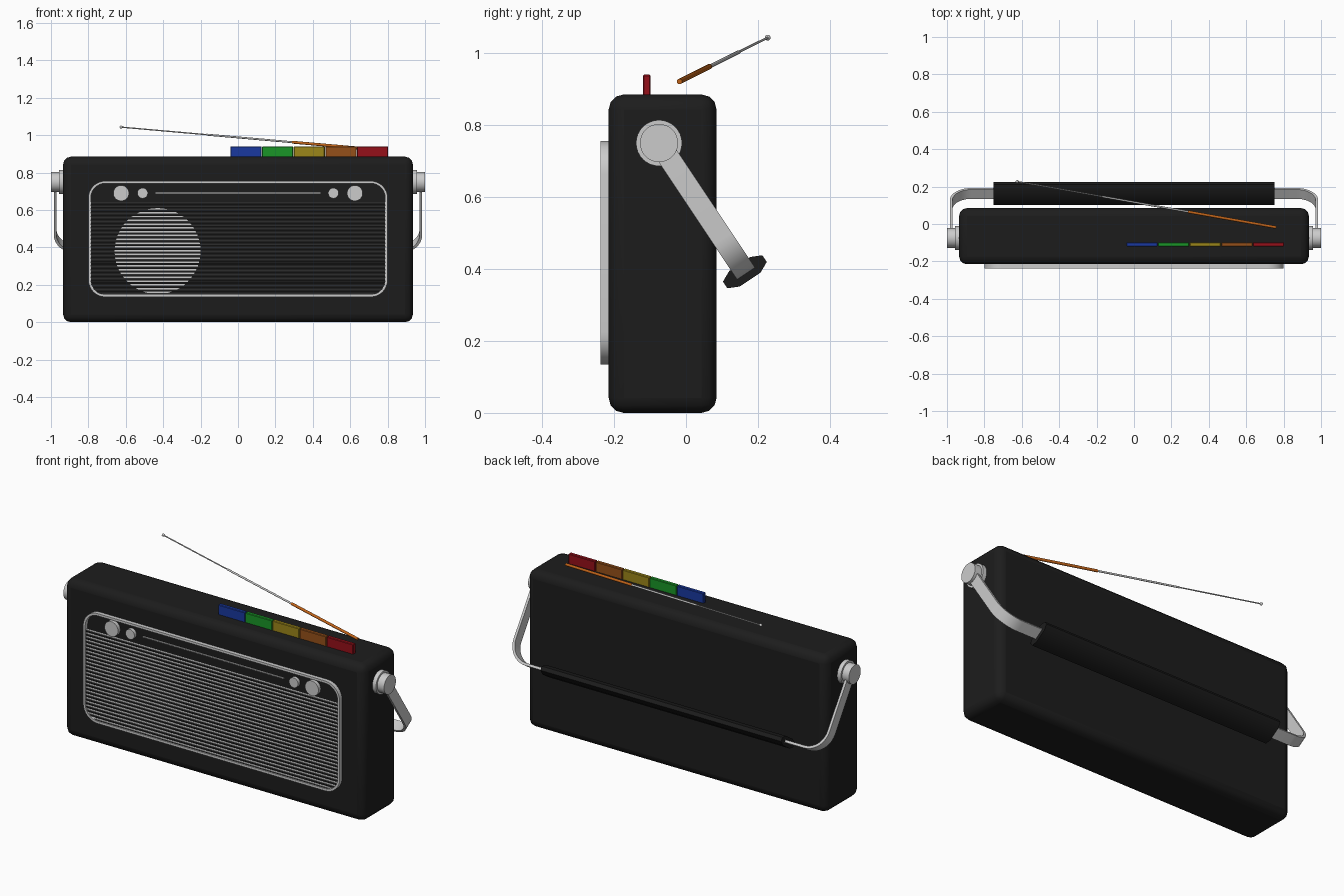
import bpy, bmesh
from math import pi, sin, cos, sqrt
from mathutils import Vector

if "Cube" in bpy.data.objects:
    bpy.data.objects.remove(bpy.data.objects["Cube"])


def material(name, rgb):
    m = bpy.data.materials.new(name)
    m.diffuse_color = (*rgb, 1)
    m.use_nodes = True
    m.node_tree.nodes["Principled BSDF"].inputs["Base Color"].default_value = m.diffuse_color
    return m


BLACK = material("black", (0.012, 0.012, 0.012))
ORANGE = material("orange", (0.55, 0.13, 0.01))


def finish(o, name, mat=None, smooth=True):
    o.name = name
    if mat:
        o.data.materials.append(mat)
    if smooth:
        bpy.ops.object.select_all(action='DESELECT')
        o.select_set(True)
        bpy.context.view_layer.objects.active = o
        bpy.ops.object.shade_smooth_by_angle(angle=0.6)
    return o


def box(name, lo, hi, mat=None, bevel=0, segs=1):
    lo, hi = Vector(lo), Vector(hi)
    bpy.ops.mesh.primitive_cube_add(size=1, location=(lo + hi) / 2)
    o = bpy.context.object
    o.scale = hi - lo
    bpy.ops.object.transform_apply(location=False, rotation=False)
    if bevel:
        b = o.modifiers.new("bevel", 'BEVEL')
        b.width, b.segments = bevel, segs
    return finish(o, name, mat, segs > 1)


def rod(name, a, b, r, mat=None, sides=32):
    a, b = Vector(a), Vector(b)
    bpy.ops.mesh.primitive_cylinder_add(radius=r, depth=(b - a).length, vertices=sides, location=(a + b) / 2)
    o = bpy.context.object
    o.rotation_euler = (b - a).to_track_quat('Z', 'Y').to_euler()
    return finish(o, name, mat)


def loft(name, rings, mat=None, closed=False):
    """Skin a list of equal-sized closed rings."""
    bm = bmesh.new()
    vs = [[bm.verts.new(p) for p in r] for r in rings]
    n = len(vs[0])
    for i in range(len(vs) if closed else len(vs) - 1):
        a, b = vs[i], vs[(i + 1) % len(vs)]
        for j in range(n):
            k = (j + 1) % n
            bm.faces.new((a[j], a[k], b[k], b[j]))
    if not closed:
        bm.faces.new(vs[0])
        bm.faces.new(vs[-1])
    bmesh.ops.recalc_face_normals(bm, faces=bm.faces)
    me = bpy.data.meshes.new(name)
    bm.to_mesh(me)
    bm.free()
    o = bpy.data.objects.new(name, me)
    bpy.context.collection.objects.link(o)
    return finish(o, name, mat)


# Case
box("case", (-0.935, -0.215, 0), (0.935, 0.085, 0.885), BLACK, 0.042, 3)

# Rounded frame on the front
HW, HH, RAD, CZ = 0.80, 0.31, 0.09, 0.445


def rounded_rect(inset, y):
    r, pts = RAD - inset, []
    for q, (sx, sz) in enumerate([(1, 1), (-1, 1), (-1, -1), (1, -1)]):
        for i in range(9):
            a = (q + i / 8) * pi / 2
            pts.append((sx * (HW - RAD) + r * cos(a), y, CZ + sz * (HH - RAD) + r * sin(a)))
    return pts


loft("front_frame", [rounded_rect(0, -0.21), rounded_rect(0, -0.237),
                     rounded_rect(0.013, -0.237), rounded_rect(0.013, -0.21)], closed=True)

# Speaker disc behind horizontal grille slats
rod("speaker", (-0.43, -0.21, 0.38), (-0.43, -0.218, 0.38), 0.23, sides=48)
for i in range(25):
    z = 0.635 - i * 0.0203
    drop = max(0, (CZ - HH + RAD) - z)
    half = HW - RAD + sqrt(max(0, (RAD - 0.01) ** 2 - drop ** 2))
    box("grille_slat", (-half, -0.231, z - 0.005), (half, -0.219, z + 0.005), BLACK)
    box("grille_wire", (-half, -0.232, z + 0.005), (half, -0.219, z + 0.0075))

# Tuning line and knobs
box("tuning_line", (-0.44, -0.222, 0.687), (0.44, -0.21, 0.693))
for s in (-1, 1):
    rod("large_knob", (s * 0.625, -0.21, 0.69), (s * 0.625, -0.236, 0.69), 0.042)
    rod("small_knob", (s * 0.51, -0.21, 0.69), (s * 0.51, -0.234, 0.69), 0.028)

# Coloured push buttons on top
colours = {"blue": (0.01, 0.04, 0.35), "green": (0.01, 0.30, 0.02), "yellow": (0.33, 0.24, 0.01),
           "brown": (0.30, 0.08, 0.01), "red": (0.30, 0.005, 0.01)}
for i, (cname, rgb) in enumerate(colours.items()):
    x = -0.04 + i * 0.169
    box(cname + "_button", (x, -0.12, 0.875), (x + 0.166, -0.098, 0.94), material(cname, rgb), 0.003)

# Telescopic aerial
A, B = Vector((0.76, -0.018, 0.921)), Vector((-0.625, 0.227, 1.043))
for name, t0, t1, r, mat in (("aerial_base", 0, 0.34, 0.0075, ORANGE),
                             ("aerial_middle", 0.34, 0.67, 0.0052, None),
                             ("aerial_tip", 0.67, 1, 0.0033, None)):
    rod(name, A.lerp(B, t0), A.lerp(B, t1), r, mat, 16)
bpy.ops.mesh.primitive_uv_sphere_add(radius=0.008, segments=16, ring_count=8, location=B)
finish(bpy.context.object, "aerial_ball")

# Handle: swung down behind the case about the side pivots
PIVOT = Vector((0, -0.075, 0.75))
D = Vector((0, 0.555, -0.832))      # along the arm
W = Vector((0, 0.832, 0.555))       # across the strap
X = Vector((1, 0, 0))
LEN, OUT, BEND = 0.43, 0.978, 0.11
path = [(OUT, 0, 1, 0)]             # x, distance along arm, normal x, normal d
for i in range(11):
    a = i / 10 * pi / 2
    path.append((OUT - BEND + BEND * cos(a), LEN - BEND + BEND * sin(a), cos(a), sin(a)))
path.append((0.73, LEN, 0, 1))
for s in (-1, 1):
    rings = []
    for x, d, nx, nd in path:
        c, n = PIVOT + X * s * x + D * d, (X * s * nx + D * nd) * 0.007
        rings.append([c + n + W * 0.03, c + n - W * 0.03, c - n - W * 0.03, c - n + W * 0.03])
    loft("handle_strap", rings)
    rod("pivot_collar", PIVOT + X * s * 0.925, PIVOT + X * s * 0.958, 0.064)
    rod("pivot_cap", PIVOT + X * s * 0.955, PIVOT + X * s, 0.053)

# Eight-sided grip
grip = [(0.066, 0.011), (0.035, 0.026), (-0.035, 0.026), (-0.066, 0.011),
        (-0.066, -0.011), (-0.035, -0.026), (0.035, -0.026), (0.066, -0.011)]
loft("handle_grip", [[PIVOT + X * x + D * (LEN + d) + W * w for w, d in grip] for x in (-0.75, 0.75)], BLACK)
